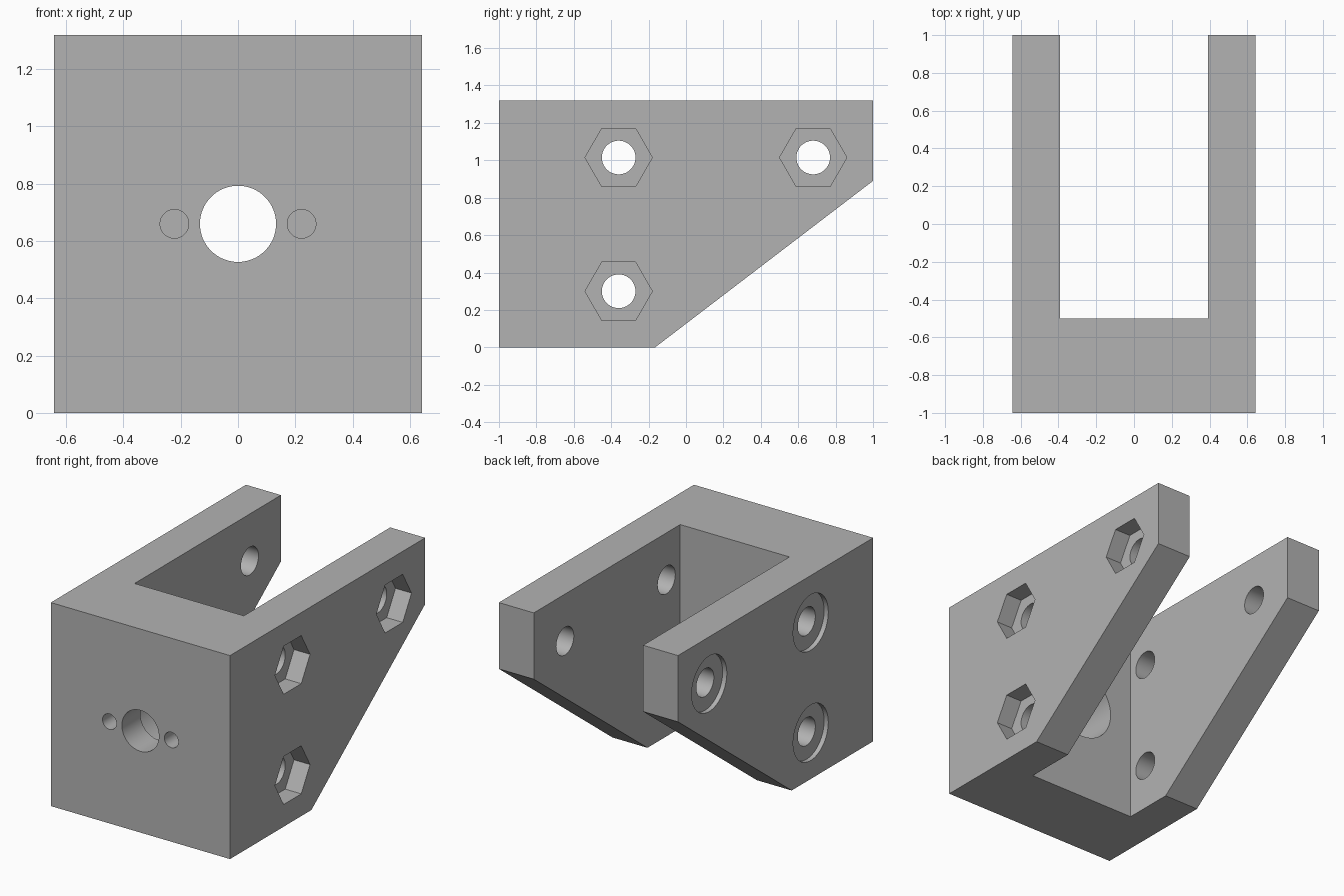
import bpy
import bmesh
import math
from mathutils import Matrix

cube = bpy.data.objects.get("Cube")
if cube:
    bpy.data.objects.remove(cube, do_unlink=True)

HALF_W, INNER, HEIGHT = 0.643, 0.392, 1.32
WEB_BACK = -0.5
MID_Z = 0.66

grey = bpy.data.materials.new("plain_grey")
grey.use_nodes = True
grey.diffuse_color = (0.45, 0.45, 0.45, 1)
grey.node_tree.nodes["Principled BSDF"].inputs["Base Color"].default_value = (0.45, 0.45, 0.45, 1)


def finish(name, bm):
    bmesh.ops.recalc_face_normals(bm, faces=bm.faces)
    mesh = bpy.data.meshes.new(name)
    bm.to_mesh(mesh)
    bm.free()
    mesh.materials.append(grey)
    obj = bpy.data.objects.new(name, mesh)
    bpy.context.collection.objects.link(obj)
    return obj


def extruded_side(name, profile, x0, x1):
    """Extrude a (y, z) outline along x."""
    bm = bmesh.new()
    face = bm.faces.new([bm.verts.new((x0, y, z)) for y, z in profile])
    ext = bmesh.ops.extrude_face_region(bm, geom=[face])
    verts = [v for v in ext["geom"] if isinstance(v, bmesh.types.BMVert)]
    bmesh.ops.translate(bm, verts=verts, vec=(x1 - x0, 0, 0))
    return finish(name, bm)


def cut(body, cutter):
    cutter.hide_render = True
    mod = body.modifiers.new("cut", "BOOLEAN")
    mod.operation = "DIFFERENCE"
    mod.solver = "EXACT"
    mod.object = cutter
    bpy.context.view_layer.objects.active = body
    bpy.ops.object.modifier_apply(modifier=mod.name)
    bpy.data.objects.remove(cutter, do_unlink=True)


def drill(body, axis, start, end, a, b, radius, sides=64):
    """Cut a prism along x at (y, z) = (a, b), or along y at (x, z) = (a, b)."""
    mid = (start + end) / 2
    if axis == "X":
        place = Matrix.Translation((mid, a, b)) @ Matrix.Rotation(math.pi / 2, 4, "Y")
    else:
        place = Matrix.Translation((a, mid, b)) @ Matrix.Rotation(math.pi / 2, 4, "X")
    bm = bmesh.new()
    bmesh.ops.create_cone(bm, cap_ends=True, segments=sides, radius1=radius,
                          radius2=radius, depth=abs(end - start), matrix=place)
    cut(body, finish("hole_cutter", bm))


# Bracket body with sloped underside
bracket = extruded_side("bracket", [(-1, 0), (-0.165, 0), (1, 0.89), (1, HEIGHT), (-1, HEIGHT)],
                        -HALF_W, HALF_W)

# Gap between the two arms
cut(bracket, extruded_side("gap_cutter", [(WEB_BACK, -1), (2, -1), (2, 2), (WEB_BACK, 2)],
                           -INNER, INNER))

# Bolt holes: hexagonal nut pockets on the left arm, round recesses on the right
for y, z in [(-0.36, 1.015), (0.68, 1.015), (-0.36, 0.3)]:
    for side in (-1, 1):
        drill(bracket, "X", side * 0.3, side * 0.8, y, z, 0.09)
    drill(bracket, "X", HALF_W - 0.115, 0.8, y, z, 0.18, sides=6)
    drill(bracket, "X", -0.8, -HALF_W + 0.03, y, z, 0.18)

# Centre bore, its wider rear pocket and two blind pilot holes
drill(bracket, "Y", -1.2, -0.3, 0, MID_Z, 0.133)
drill(bracket, "Y", -0.81, -0.3, 0, MID_Z, 0.232)
for side in (-1, 1):
    drill(bracket, "Y", -1.2, -0.85, side * 0.222, MID_Z, 0.05, sides=48)

# Smooth bore walls, crisp edges
bpy.ops.object.select_all(action="DESELECT")
bracket.select_set(True)
bpy.context.view_layer.objects.active = bracket
bpy.ops.object.shade_smooth_by_angle(angle=math.radians(30))
